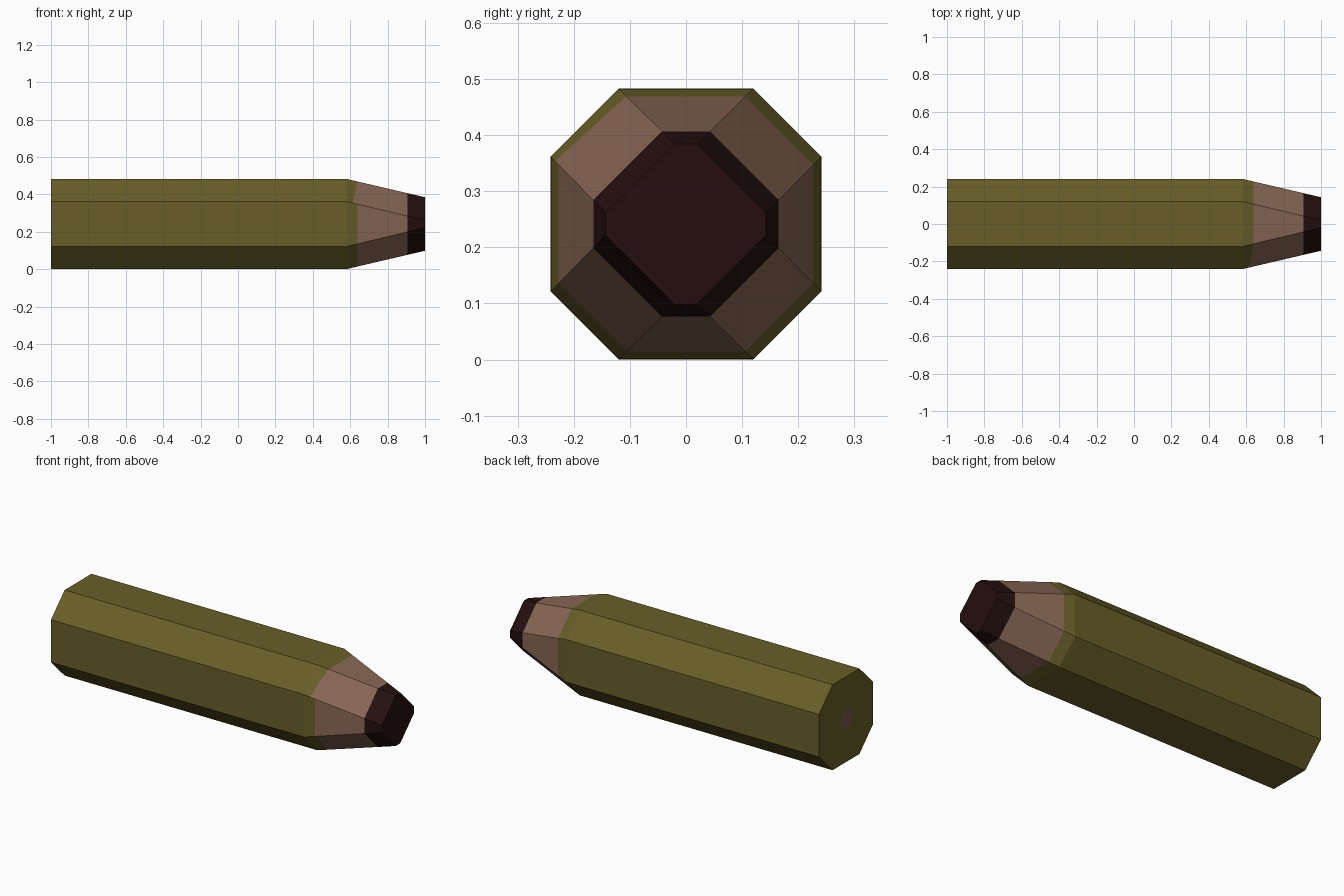
import bpy, bmesh
from mathutils import Vector

if "Cube" in bpy.data.objects:
    bpy.data.objects.remove(bpy.data.objects["Cube"])

CZ = 0.2415  # height of the long axis


def srgb(r, g, b):
    def lin(v):
        v /= 255
        return v / 12.92 if v <= 0.04045 else ((v + 0.055) / 1.055) ** 2.4
    return (lin(r), lin(g), lin(b), 1)


def material(name, rgb):
    m = bpy.data.materials.new(name)
    m.diffuse_color = srgb(*rgb)
    m.use_nodes = True
    m.node_tree.nodes["Principled BSDF"].inputs["Base Color"].default_value = m.diffuse_color
    return m


mats = [material("olive_paint", (104, 94, 40)),
        material("bare_wood", (136, 103, 84)),
        material("dark_lead", (37, 15, 15)),
        material("end_core", (122, 88, 82))]

bm = bmesh.new()


def ring(x, a, c):
    """Octagon with flats at distance a and corners at c along each flat."""
    pts = [(a, -c), (a, c), (c, a), (-c, a), (-a, c), (-a, -c), (-c, -a), (c, -a)]
    return [bm.verts.new((x, y, CZ + z)) for y, z in pts]


def taper(x):
    """Ring on the sharpened cone."""
    t = (x - 0.58) / 0.42
    return ring(x, 0.241 - 0.098 * t, 0.12 - 0.1 * t)


# rings from the flat end to the tip, with the colour of each band between them
rings = [ring(-1, 0.049, 0.02), ring(-1, 0.2415, 0.12), taper(0.58),
         taper(0.64), taper(0.905), taper(1.0)]
bands = [0, 0, 0, 1, 2]
slant_face = None
for k, mat in enumerate(bands):
    A, B = rings[k], rings[k + 1]
    for i in range(8):
        j = (i + 1) % 8
        f = bm.faces.new((A[i], A[j], B[j], B[i]))
        f.material_index = mat
        if k == 2 and i == 3:
            slant_face = f  # upper front diagonal, where the paint edge slants

# end core and lead tip
bm.faces.new(rings[0]).material_index = 3
bm.faces.new(rings[-1]).material_index = 2

# slanted paint edge on the upper front facet
slant_face.normal_update()
p = Vector((0.612, -0.23, CZ + 0.11))
q = Vector((0.638, -0.106, CZ + 0.228))
n = slant_face.normal.cross(q - p).normalized()
geom = [slant_face] + list(slant_face.edges) + list(slant_face.verts)
res = bmesh.ops.bisect_plane(bm, geom=geom, dist=1e-5, plane_co=p, plane_no=n)
parts = [g for g in res["geom"] + res["geom_cut"] if isinstance(g, bmesh.types.BMFace)]
for f in parts:
    if len(parts) > 1 and max(v.co.x for v in f.verts) > 0.6399 and min(v.co.x for v in f.verts) > 0.59:
        f.material_index = 1

bmesh.ops.recalc_face_normals(bm, faces=bm.faces)
mesh = bpy.data.meshes.new("pencil_stub")
bm.to_mesh(mesh)
bm.free()
for m in mats:
    mesh.materials.append(m)
obj = bpy.data.objects.new("pencil_stub", mesh)
bpy.context.collection.objects.link(obj)
